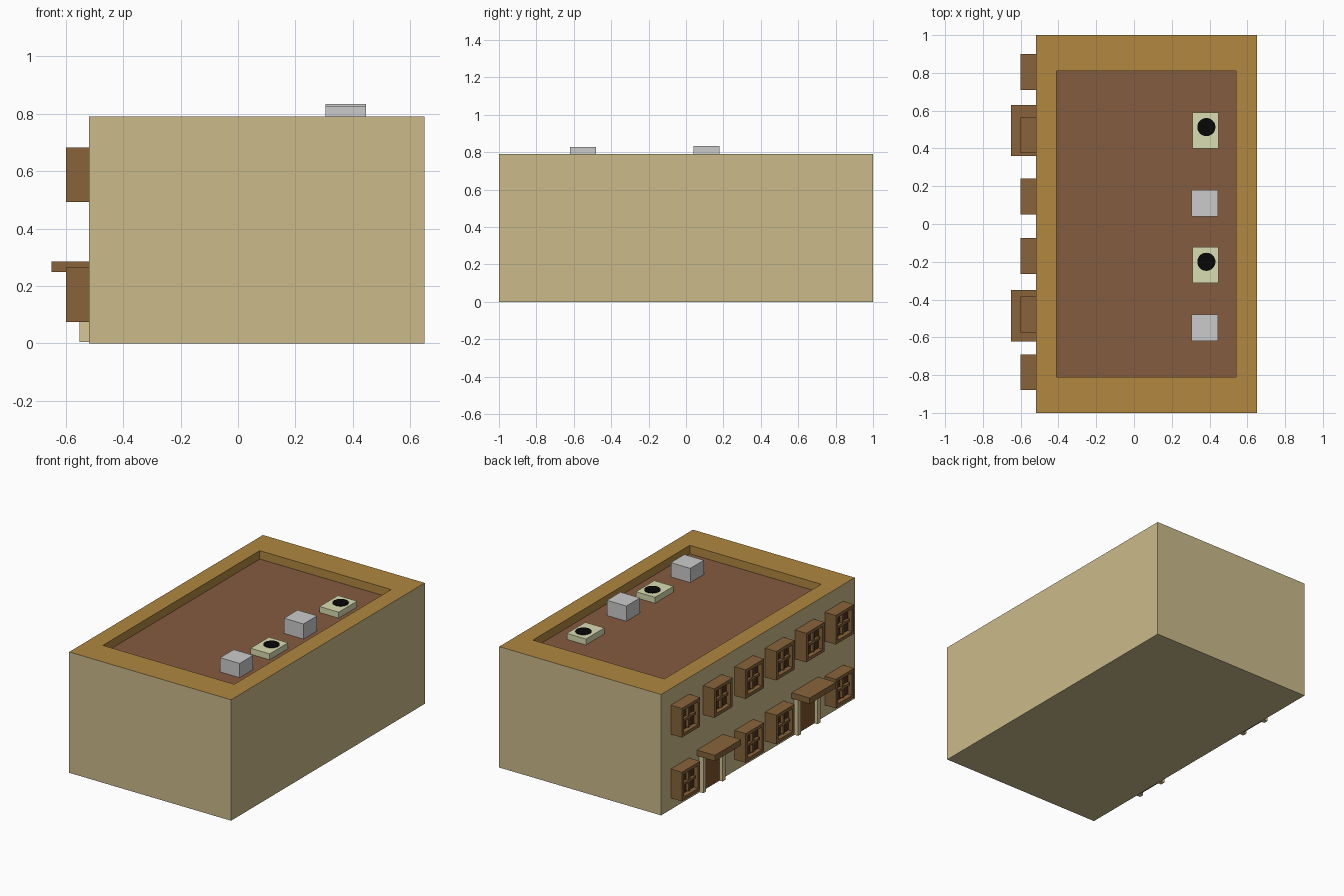
import bpy, bmesh
from mathutils import Vector

if "Cube" in bpy.data.objects:
    bpy.data.objects.remove(bpy.data.objects["Cube"])


def mat(name, r, g, b):
    m = bpy.data.materials.new(name)
    m.diffuse_color = [(c / 255) ** 2.2 for c in (r, g, b)] + [1]
    m.use_nodes = True
    m.node_tree.nodes["Principled BSDF"].inputs["Base Color"].default_value = m.diffuse_color
    return m


WALL = mat("wall_plaster", 202, 186, 137)
TRIM = mat("parapet_ochre", 175, 134, 66)
ROOF = mat("roof_brown", 131, 92, 65)
WOOD = mat("window_wood", 135, 100, 61)
PANE = mat("window_pane", 78, 54, 34)
DOOR = mat("door_brown", 128, 84, 50)
FRAME = mat("door_frame_beige", 214, 198, 148)
VENT = mat("vent_cream", 217, 220, 176)
BLACK = mat("fan_black", 16, 16, 16)


def finish(bm, name, mats):
    bmesh.ops.recalc_face_normals(bm, faces=bm.faces)
    me = bpy.data.meshes.new(name)
    bm.to_mesh(me)
    bm.free()
    for m in mats:
        me.materials.append(m)
    ob = bpy.data.objects.new(name, me)
    bpy.context.collection.objects.link(ob)
    return ob


def add_box(bm, lo, hi):
    lo, hi = Vector(lo), Vector(hi)
    vs = bmesh.ops.create_cube(bm, size=1)["verts"]
    for v in vs:
        v.co = (lo + hi) / 2 + v.co * (hi - lo)


def box(name, lo, hi, material=None):
    bm = bmesh.new()
    add_box(bm, lo, hi)
    return finish(bm, name, [material] if material else [])


# Building shell: stacked rectangles give walls, parapet rim and sunken roof
def building():
    bm = bmesh.new()
    outer, inner = (-0.52, 0.65, -1, 1), (-0.41, 0.54, -0.81, 0.81)
    rings = []
    for (x0, x1, y0, y1), z in ((outer, 0), (outer, 0.79), (inner, 0.79), (inner, 0.735)):
        rings.append([bm.verts.new((x, y, z)) for x, y in
                      ((x0, y0), (x1, y0), (x1, y1), (x0, y1))])
    bm.faces.new(rings[0])
    for k, slot in enumerate((0, 1, 1)):
        a, b = rings[k], rings[k + 1]
        for i in range(4):
            j = (i + 1) % 4
            bm.faces.new((a[i], a[j], b[j], b[i])).material_index = slot
    bm.faces.new(rings[3]).material_index = 2
    finish(bm, "building_shell", [WALL, TRIM, ROOF])


# Box window with sunken pane and crossed glazing bars
def window(name, y, z):
    x, h, rim, depth = -0.6, 0.095, 0.03, 0.03
    bm = bmesh.new()
    add_box(bm, (x, y - h, z - h), (-0.52, y + h, z + h))
    front = min(bm.faces, key=lambda f: f.calc_center_median().x)
    bmesh.ops.inset_region(bm, faces=[front], thickness=rim)
    pane = bmesh.ops.extrude_discrete_faces(bm, faces=[front])["faces"][0]
    for v in pane.verts:
        v.co.x += depth
    pane.material_index = 1
    i, t = h - rim, 0.008
    add_box(bm, (x + 0.012, y - t, z - i), (x + depth, y + t, z + i))
    add_box(bm, (x + 0.012, y - i, z - t), (x + depth, y + i, z + t))
    finish(bm, name, [WOOD, PANE])


# Entrance: beige surround, door leaf and flat canopy
def entrance(n, y):
    w, t = 0.115, 0.03
    bm = bmesh.new()
    prof = [(-w, 0.005), (-w, 0.25), (w, 0.25), (w, 0.005),
            (w - t, 0.005), (w - t, 0.22), (t - w, 0.22), (t - w, 0.005)]
    face = bm.faces.new([bm.verts.new((-0.552, y + a, z)) for a, z in prof])
    ext = bmesh.ops.extrude_face_region(bm, geom=[face])["geom"]
    for v in ext:
        if isinstance(v, bmesh.types.BMVert):
            v.co.x = -0.52
    finish(bm, f"door_frame_{n}", [FRAME])
    box(f"door_leaf_{n}", (-0.53, y + t - w, 0.005), (-0.52, y + w - t, 0.22), DOOR)
    box(f"door_canopy_{n}", (-0.65, y - 0.136, 0.248), (-0.52, y + 0.136, 0.286), WOOD)


# Low roof vent with round black fan opening
def vent(n, y):
    box(f"roof_vent_{n}", (0.31, y - 0.095, 0.735), (0.448, y + 0.095, 0.774), VENT)
    bm = bmesh.new()
    bmesh.ops.create_cone(bm, cap_ends=True, segments=32,
                          radius1=0.048, radius2=0.048, depth=0.008)
    bmesh.ops.translate(bm, verts=bm.verts, vec=(0.383, y + 0.018, 0.774))
    finish(bm, f"vent_fan_{n}", [BLACK])


building()

for n, y in enumerate((0.805, 0.47, 0.145, -0.17, -0.48, -0.785), 1):
    window(f"upper_window_{n}", y, 0.587)
    if n in (2, 5):
        entrance(n, y + (0.025 if n == 2 else -0.005))
    else:
        window(f"lower_window_{n}", y, 0.17)

for n, y in enumerate((0.495, -0.218), 1):
    vent(n, y)

for n, (y, top) in enumerate(((0.11, 0.834), (-0.55, 0.828)), 1):
    box(f"roof_unit_{n}", (0.305, y - 0.07, 0.735), (0.446, y + 0.07, top))
